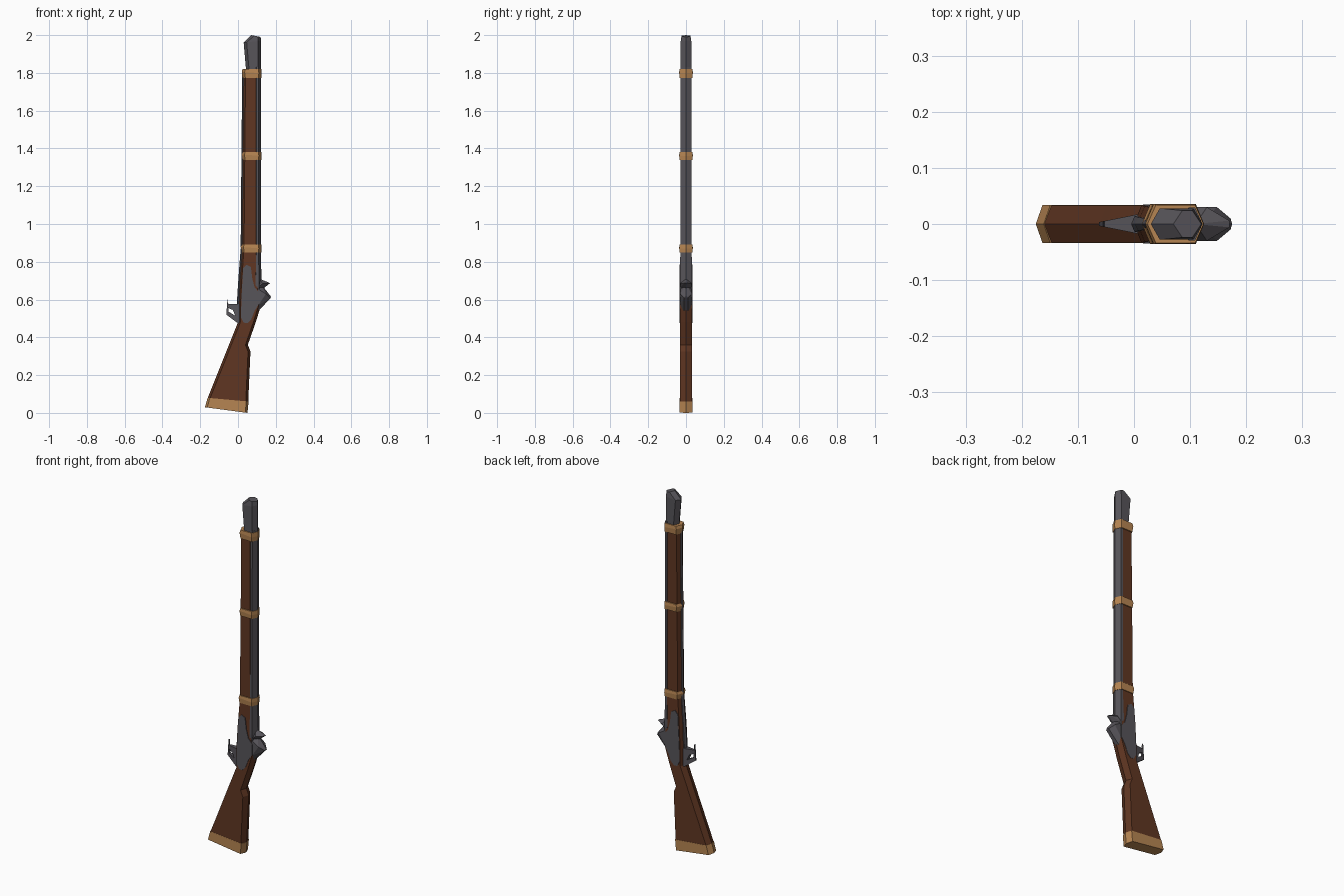
import bpy, bmesh


def material(name, col):
    m = bpy.data.materials.new(name)
    m.diffuse_color = (*col, 1)
    return m


WOOD = material("dark_wood", (0.117, 0.037, 0.016))
STEEL = material("grey_steel", (0.095, 0.089, 0.101))
BRASS = material("brass", (0.47, 0.235, 0.085))


def finish(name, bm, mat):
    bmesh.ops.recalc_face_normals(bm, faces=bm.faces)
    me = bpy.data.meshes.new(name)
    bm.to_mesh(me)
    bm.free()
    me.materials.append(mat)
    ob = bpy.data.objects.new(name, me)
    bpy.context.collection.objects.link(ob)
    return ob


def loft(name, sections, mat):
    """Six-sided tube; each section = (x0, z0, x1, z1, half_width, bevel)."""
    bm = bmesh.new()
    rings = []
    for x0, z0, x1, z1, h, b in sections:
        t = b / (x1 - x0)
        ring = []
        for u, y in ((0, 0), (t, -h), (1 - t, -h), (1, 0), (1 - t, h), (t, h)):
            ring.append(bm.verts.new((x0 + (x1 - x0) * u, y, z0 + (z1 - z0) * u)))
        rings.append(ring)
    for a, c in zip(rings, rings[1:]):
        for i in range(6):
            j = (i + 1) % 6
            bm.faces.new((a[i], a[j], c[j], c[i]))
    bm.faces.new(rings[0])
    bm.faces.new(rings[-1])
    return finish(name, bm, mat)


def prism(name, outline, y0, y1, mat):
    """Extrude an x-z outline between two y functions of x."""
    bm = bmesh.new()
    a = [bm.verts.new((x, y0(x), z)) for x, z in outline]
    c = [bm.verts.new((x, y1(x), z)) for x, z in outline]
    bm.faces.new(a)
    bm.faces.new(c)
    for i in range(len(a)):
        j = (i + 1) % len(a)
        bm.faces.new((a[i], a[j], c[j], c[i]))
    return finish(name, bm, mat)


def hull(name, pts, mat):
    """Convex solid from (x, half_y, z) points mirrored in y."""
    bm = bmesh.new()
    for x, y, z in pts:
        for s in ((1, -1) if y else (1,)):
            bm.verts.new((x, y * s, z))
    bmesh.ops.convex_hull(bm, input=bm.verts)
    return finish(name, bm, mat)


# Butt cap and stock
loft("butt_plate", [(-.175, .03, .05, 0, .034, .012),
                    (-.161, .08, .056, .06, .034, .012)], BRASS)
loft("stock", [(-.162, .075, .054, .055, .033, .013),
               (-.062, .325, .066, .325, .033, .013),
               (-.05, .355, .052, .36, .033, .013),
               (.0, .48, .094, .48, .033, .013),
               (.0, .57, .122, .57, .033, .013),
               (.006, .7, .116, .68, .032, .013),
               (.02, .87, .107, .87, .029, .012),
               (.024, 1.36, .107, 1.36, .028, .012),
               (.028, 1.79, .107, 1.79, .028, .012)], WOOD)

# Barrel with breech, and flared muzzle
loft("barrel", [(.088, .56, .123, .575, .028, .013),
                (.08, .69, .124, .69, .033, .013),
                (.084, .85, .122, .85, .03, .013),
                (.084, 1.83, .122, 1.83, .029, .013)], STEEL)
loft("muzzle", [(.044, 1.8, .122, 1.8, .028, .016),
                (.03, 1.96, .122, 1.97, .028, .016),
                (.07, 2.0, .12, 1.99, .024, .016)], STEEL)

# Ramrod and underside strip
loft("ramrod", [(.014, .88, .03, .88, .007, .005),
                (.022, 1.8, .038, 1.8, .007, .005)], STEEL)
loft("underside_strip", [(-.005, .5, .02, .5, .014, .006),
                         (-.005, .6, .02, .6, .014, .006),
                         (.002, .71, .02, .71, .012, .006),
                         (.014, .87, .03, .87, .01, .006)], STEEL)

# Bands
for i, (z, x0, h) in enumerate(((.87, .014, .021), (1.36, .019, .021), (1.797, .02, .024))):
    loft(f"band_{i + 1}", [(x0 + .004, z - h, .124, z - h, .034, .015),
                           (x0, z + h * .4, .125, z, .036, .015),
                           (x0 + .004, z + h, .124, z + h, .034, .015)], BRASS)

# Lock plates on both sides
plate = [(.027, .765), (.045, .785), (.068, .772), (.076, .71), (.088, .665),
         (.11, .64), (.11, .575), (.088, .54), (.07, .495), (.05, .475),
         (.03, .478), (.016, .505), (.018, .6)]
for side, s in (("front", -1), ("back", 1)):
    prism(f"lock_plate_{side}", plate, lambda x: s * .029, lambda x: s * .035, STEEL)

# Hammer and spur
hull("hammer", [(.1, .012, .53), (.108, .03, .57), (.1, .03, .66), (.12, 0, .685),
                (.148, .03, .63), (.172, .01, .608), (.175, 0, .615), (.14, 0, .575)], STEEL)
hull("hammer_spur", [(.108, .03, .665), (.11, 0, .712), (.13, .03, .685),
                     (.17, .006, .687), (.13, 0, .655)], STEEL)

# Trigger guard and trigger, tapering away from the stock
taper = lambda x: .004 + .2 * (x + .06)
guard = [(.03, .465), (-.005, .478), (-.062, .52), (-.055, .61), (-.05, .535),
         (-.035, .527), (-.015, .515), (.03, .52)]
trigger = [(.03, .575), (-.055, .578), (-.05, .555), (-.028, .545), (-.012, .51), (.03, .51)]
for name, outline in (("trigger_guard", guard), ("trigger", trigger)):
    prism(name, outline, lambda x: -taper(x), taper, STEEL)
